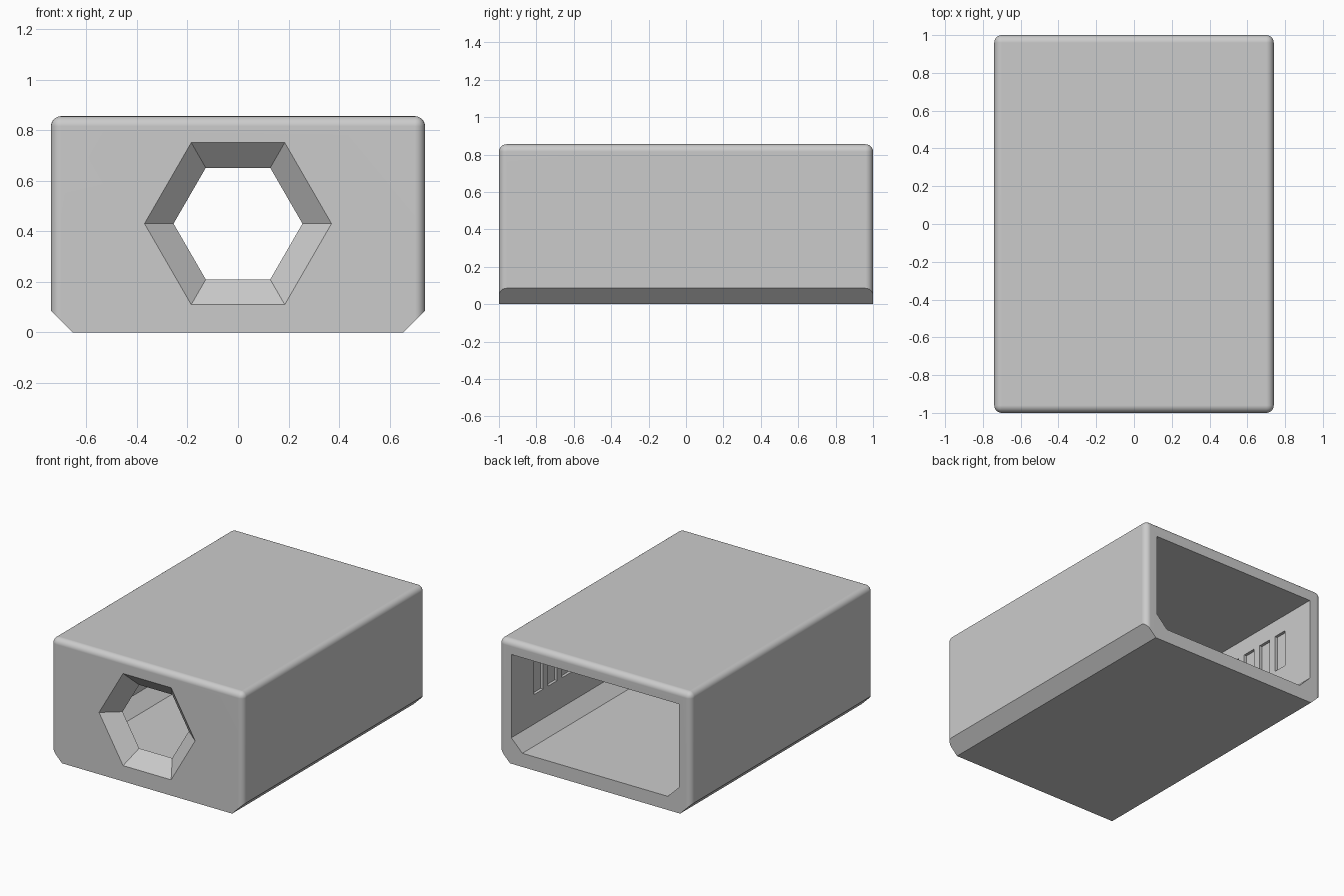
import bpy, bmesh, math
from mathutils import Vector

old = bpy.data.objects.get("Cube")
if old:
    bpy.data.objects.remove(old, do_unlink=True)

HW, HL, H = 0.74, 1.0, 0.855        # half width, half length, height
WALL, CHAMFER, ROUND = 0.095, 0.085, 0.04

grey = bpy.data.materials.new("light_grey")
grey.use_nodes = True
grey.diffuse_color = (0.6, 0.6, 0.6, 1)
grey.node_tree.nodes["Principled BSDF"].inputs["Base Color"].default_value = (0.6, 0.6, 0.6, 1)


def make_object(name, bm):
    bmesh.ops.recalc_face_normals(bm, faces=bm.faces)
    mesh = bpy.data.meshes.new(name)
    bm.to_mesh(mesh)
    bm.free()
    obj = bpy.data.objects.new(name, mesh)
    bpy.context.collection.objects.link(obj)
    mesh.materials.append(grey)
    return obj


def loft(name, ring_a, ya, ring_b, yb):
    """Closed solid between two (x, z) outlines along y."""
    bm = bmesh.new()
    a = [bm.verts.new((x, ya, z)) for x, z in ring_a]
    b = [bm.verts.new((x, yb, z)) for x, z in ring_b]
    bm.faces.new(a)
    bm.faces.new(b)
    n = len(a)
    for i in range(n):
        j = (i + 1) % n
        bm.faces.new((a[i], a[j], b[j], b[i]))
    return make_object(name, bm)


def add_box(bm, centre, size):
    verts = bmesh.ops.create_cube(bm, size=1)["verts"]
    for v in verts:
        v.co = Vector(c + s * k for c, s, k in zip(centre, size, v.co))


def hexagon(radius):
    return [(radius * math.cos(i * math.pi / 3), 0.43 + radius * math.sin(i * math.pi / 3))
            for i in range(6)]


# Outer housing: rounded everywhere but the base
bm = bmesh.new()
add_box(bm, (0, 0, H / 2), (2 * HW, 2 * HL, H))
rounded = [e for e in bm.edges if max(v.co.z for v in e.verts) > H / 2]
bmesh.ops.bevel(bm, geom=rounded, offset=ROUND, segments=6, profile=0.5, affect='EDGES')

# Chamfer along both lower long edges
for side in (-1, 1):
    cut = bmesh.ops.bisect_plane(
        bm, geom=bm.verts[:] + bm.edges[:] + bm.faces[:], dist=1e-5,
        plane_co=(side * HW, 0, CHAMFER), plane_no=(side, 0, -1), clear_outer=True)
    edges = [e for e in cut["geom_cut"] if isinstance(e, bmesh.types.BMEdge)]
    bmesh.ops.contextual_create(bm, geom=edges)
housing = make_object("housing", bm)

# Cavity, open at the back
iw, low, high = HW - WALL, WALL, H - WALL
outline = [(-iw + CHAMFER, low), (iw - CHAMFER, low), (iw, low + CHAMFER),
           (iw, high), (-iw, high), (-iw, low + CHAMFER)]
cavity = loft("cavity_cutter", outline, -HL + WALL, outline, HL + 0.1)

# Tapered hexagonal opening in the front wall
r_out, r_in, extra = 0.37, 0.255, 0.02
grow = (r_out - r_in) / WALL * extra
opening = loft("opening_cutter", hexagon(r_out + grow), -HL - extra,
               hexagon(r_in - grow), -HL + WALL + extra)

# Rows of shallow slots on the inner side walls
bm = bmesh.new()
for side in (-1, 1):
    for i in range(10):
        add_box(bm, (side * iw, 0.7 - i * 0.155, 0.515), (0.04, 0.1, 0.26))
slots = make_object("slot_cutter", bm)

bpy.context.view_layer.objects.active = housing
housing.select_set(True)
for cutter in (cavity, opening, slots):
    cutter.hide_render = True
    mod = housing.modifiers.new("cut", 'BOOLEAN')
    mod.operation = 'DIFFERENCE'
    mod.solver = 'EXACT'
    mod.object = cutter
    bpy.ops.object.modifier_apply(modifier=mod.name)
    bpy.data.objects.remove(cutter, do_unlink=True)

# Smooth rounded edges, crisp flats
bpy.ops.object.shade_smooth_by_angle(angle=math.radians(30))
weighted = housing.modifiers.new("weighted_normals", 'WEIGHTED_NORMAL')
weighted.keep_sharp = True
